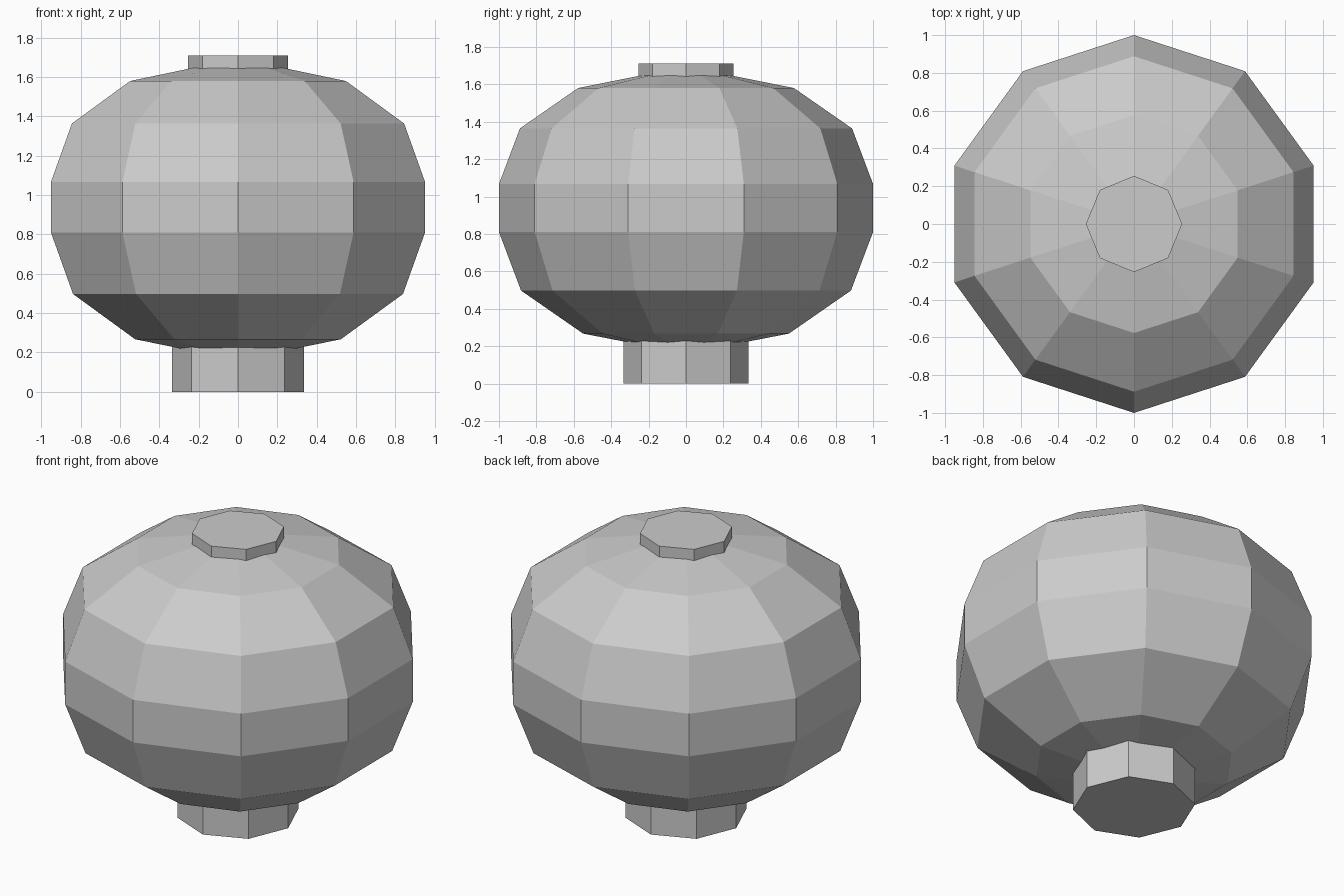
import bpy, math

if "Cube" in bpy.data.objects:
    bpy.data.objects.remove(bpy.data.objects["Cube"])


def lathe(name, profile, sides):
    """Flat-faced turned solid from (radius, z) points; radius 0 makes a pole."""
    verts, rings, faces = [], [], []
    for r, z in profile:
        n = 1 if r == 0 else sides
        rings.append([len(verts) + i for i in range(n)])
        for i in range(n):
            a = math.pi / 2 + math.tau * i / sides
            verts.append((r * math.cos(a), r * math.sin(a), z))
    for lo, hi in zip(rings, rings[1:]):
        for i in range(sides):
            j = (i + 1) % sides
            if len(lo) == 1:
                faces.append((lo[0], hi[j], hi[i]))
            elif len(hi) == 1:
                faces.append((lo[i], lo[j], hi[0]))
            else:
                faces.append((lo[i], lo[j], hi[j], hi[i]))
    # close flat ends
    if len(rings[0]) > 1:
        faces.append(rings[0][::-1])
    if len(rings[-1]) > 1:
        faces.append(rings[-1])
    mesh = bpy.data.meshes.new(name)
    mesh.from_pydata(verts, [], faces)
    obj = bpy.data.objects.new(name, mesh)
    bpy.context.collection.objects.link(obj)
    return obj


# Ten-sided rounded body, its poles hidden inside the cap and base
lathe("body", [(0, 0.16), (0.55, 0.267), (0.882, 0.497), (1, 0.81),
               (1, 1.067), (0.888, 1.364), (0.577, 1.58), (0, 1.695)], 10)

# Eight-sided foot and top cap
lathe("base", [(0.335, 0), (0.335, 0.24)], 8)
lathe("top_cap", [(0.255, 1.62), (0.255, 1.71)], 8)
